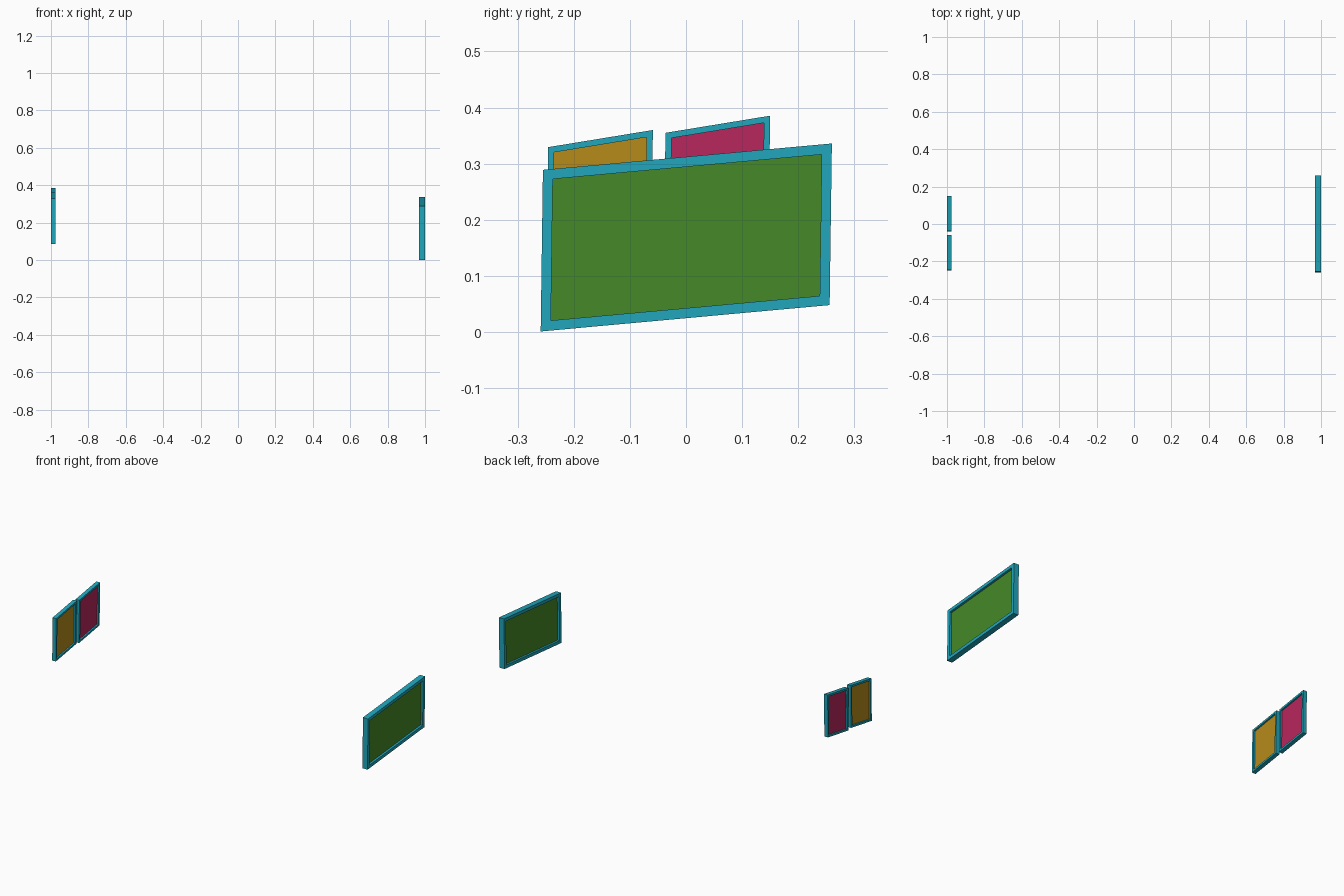
import bpy, bmesh
from mathutils import Vector

if "Cube" in bpy.data.objects:
    bpy.data.objects.remove(bpy.data.objects["Cube"])


def material(name, color):
    m = bpy.data.materials.new(name)
    m.diffuse_color = (*color, 1)
    m.use_nodes = True
    m.node_tree.nodes["Principled BSDF"].inputs["Base Color"].default_value = m.diffuse_color
    return m


TEAL = material("teal", (0.015, 0.38, 0.50))
GREEN = material("green", (0.06, 0.25, 0.02))
AMBER = material("amber", (0.47, 0.26, 0.01))
CRIMSON = material("crimson", (0.48, 0.02, 0.11))


def make_object(name, bm, mat):
    bmesh.ops.recalc_face_normals(bm, faces=bm.faces)
    me = bpy.data.meshes.new(name)
    bm.to_mesh(me)
    bm.free()
    me.materials.append(mat)
    ob = bpy.data.objects.new(name, me)
    bpy.context.collection.objects.link(ob)


def corners(origin, across, up, border):
    # slanted rectangle in the y-z plane, inset by the border width
    o, a, u = Vector(origin), Vector(across), Vector(up)
    s, t = border / a.length, border / u.length
    return [o + a * i + u * j for i, j in
            ((s, t), (1 - s, t), (1 - s, 1 - t), (s, 1 - t))]


def ring(bm, pts, x):
    return [bm.verts.new((x, p.x, p.y)) for p in pts]


def framed_panel(name, origin, across, up, border, x0, x1, color):
    outer = corners(origin, across, up, 0)
    inner = corners(origin, across, up, border)

    # open frame: four bars with mitred corners
    bm = bmesh.new()
    loops = [ring(bm, outer, x0), ring(bm, outer, x1),
             ring(bm, inner, x1), ring(bm, inner, x0)]
    for k in range(4):
        a, b = loops[k], loops[(k + 1) % 4]
        for i in range(4):
            j = (i + 1) % 4
            bm.faces.new((a[i], a[j], b[j], b[i]))
    make_object(name + "_frame", bm, TEAL)

    # thin panel set midway in the frame depth
    bm = bmesh.new()
    mid, half = (x0 + x1) / 2, (x1 - x0) * 0.12
    a, b = ring(bm, inner, mid - half), ring(bm, inner, mid + half)
    bm.faces.new(a)
    bm.faces.new(b)
    for i in range(4):
        j = (i + 1) % 4
        bm.faces.new((a[i], a[j], b[j], b[i]))
    make_object(name + "_panel", bm, color)


# large panel on the right
framed_panel("large_window", (-0.259, 0.001), (0.515, 0.047), (0.004, 0.288),
             0.018, 0.968, 1.0, GREEN)

# pair of small panels on the left
for name, origin, color in (("front_small_window", (-0.249, 0.086), AMBER),
                            ("back_small_window", (-0.040, 0.1115), CRIMSON)):
    framed_panel(name, origin, (0.1865, 0.0305), (0.0035, 0.2435),
                 0.011, -1.0, -0.977, color)
